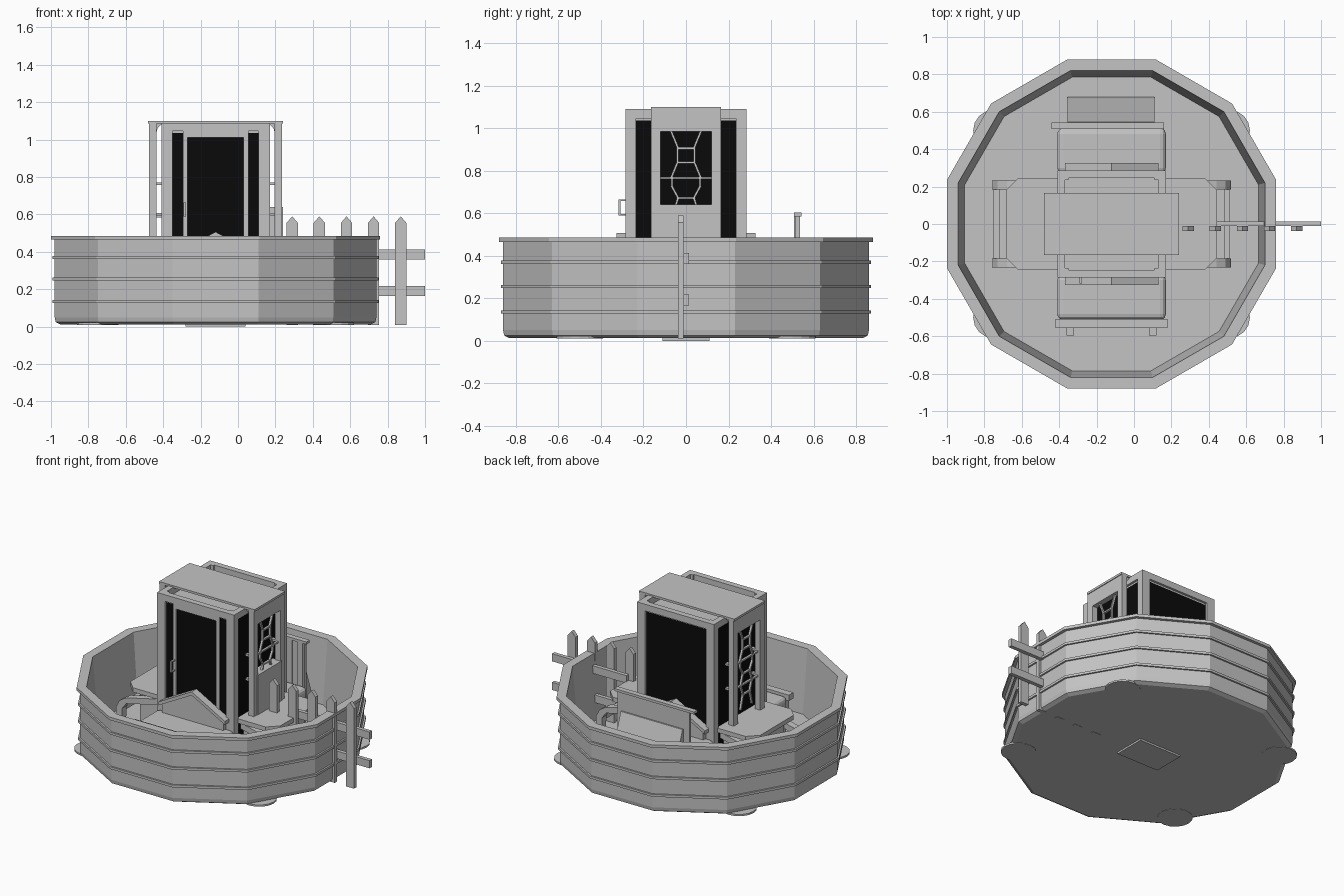
import bpy, bmesh, math
from mathutils import Vector

cube = bpy.data.objects.get("Cube")
if cube:
    bpy.data.objects.remove(cube)

CX = -0.12  # centre line of tub and tower


def material(name, v):
    m = bpy.data.materials.new(name)
    m.use_nodes = True
    m.diffuse_color = (v, v, v, 1)
    m.node_tree.nodes["Principled BSDF"].inputs["Base Color"].default_value = (v, v, v, 1)
    return m


grey = material("plain grey", 0.55)
black = material("black glass", 0.003)


def finish(name, bm, mat=grey):
    bmesh.ops.recalc_face_normals(bm, faces=bm.faces)
    me = bpy.data.meshes.new(name)
    bm.to_mesh(me)
    bm.free()
    me.materials.append(mat)
    ob = bpy.data.objects.new(name, me)
    bpy.context.collection.objects.link(ob)
    return ob


def box(name, x0, x1, y0, y1, z0, z1, mat=grey, bevel=0):
    """Box whose x limits are measured from the centre line."""
    bm = bmesh.new()
    bmesh.ops.create_cube(bm, size=1)
    for v in bm.verts:
        v.co = Vector((CX + (x0 + x1) / 2 + v.co.x * (x1 - x0),
                       (y0 + y1) / 2 + v.co.y * (y1 - y0),
                       (z0 + z1) / 2 + v.co.z * (z1 - z0)))
    ob = finish(name, bm, mat)
    if bevel:
        mod = ob.modifiers.new("soft edges", "BEVEL")
        mod.width, mod.segments = bevel, 3
    return ob


def prism(name, points, axis, a, b, mat=grey):
    """Extrude a 2D outline along an axis from a to b; x is from the centre line."""
    place = {"x": lambda p, t: (CX + t, p[0], p[1]),
             "y": lambda p, t: (CX + p[0], t, p[1]),
             "z": lambda p, t: (CX + p[0], p[1], t)}[axis]
    bm = bmesh.new()
    lo = [bm.verts.new(place(p, a)) for p in points]
    hi = [bm.verts.new(place(p, b)) for p in points]
    bm.faces.new(lo)
    bm.faces.new(hi)
    n = len(points)
    for i in range(n):
        bm.faces.new((lo[i], lo[(i + 1) % n], hi[(i + 1) % n], hi[i]))
    return finish(name, bm, mat)


def twelve_sided(name, profile, closed):
    """Sweep (distance to flat, height) pairs round a twelve sided ring."""
    bm = bmesh.new()
    rings = []
    for apothem, z in profile:
        r = apothem / math.cos(math.pi / 12)
        angles = [math.pi / 12 + i * math.pi / 6 for i in range(12)]
        rings.append([bm.verts.new((CX + r * math.cos(t), r * math.sin(t), z)) for t in angles])
    pairs = list(zip(rings, rings[1:]))
    if closed:
        pairs.append((rings[-1], rings[0]))
    else:
        bm.faces.new(rings[0])
        bm.faces.new(rings[-1])
    for p, q in pairs:
        for i in range(12):
            j = (i + 1) % 12
            bm.faces.new((p[i], p[j], q[j], q[i]))
    return finish(name, bm)


def strip(name, p, q, width, x0, x1):
    """Straight lattice bar between two (y, z) points."""
    p, q = Vector(p), Vector(q)
    d = (q - p).normalized() * width / 2
    n = Vector((-d.y, d.x))
    prism(name, [p + n - d, q + n + d, q - n + d, p - n - d], "x", x0, x1)


# Tub with rim and bands
twelve_sided("tub", [(0.83, 0.012), (0.855, 0.025), (0.86, 0.05), (0.86, 0.465), (0.88, 0.465),
                     (0.88, 0.485), (0.82, 0.485), (0.785, 0.05)], False)
for z in (0.135, 0.255, 0.37):
    twelve_sided("tub_band", [(0.85, z - 0.008), (0.871, z - 0.008),
                              (0.871, z + 0.008), (0.85, z + 0.008)], True)

# Thin rounded feet under the tub
for sx in (-1, 1):
    for sy in (-1, 1):
        prism("foot", [(sx * 0.63 + 0.11 * math.cos(i * math.pi / 8),
                        sy * 0.5 + 0.11 * math.sin(i * math.pi / 8)) for i in range(16)],
              "z", 0.01, 0.022)
box("base_plate", -0.16, 0.16, -0.11, 0.11, 0, 0.02)

# Tower core, cap and roof
box("tower_glass", -0.275, 0.275, -0.27, 0.27, 0.04, 1.035, black)
box("tower_cap", -0.275, 0.275, -0.27, 0.27, 1.035, 1.045)
box("roof", -0.36, 0.36, -0.165, 0.165, 1.085, 1.1)
for s in (-1, 1):
    for t in (-1, 1):
        x, y = sorted((s * 0.23, s * 0.29)), sorted((t * 0.235, t * 0.285))
        box("corner_post", *x, *y, 0.04, 1.09)
    box("end_beam", -0.23, 0.23, *sorted((s * 0.245, s * 0.285)), 1.045, 1.09)
    box("side_beam", *sorted((s * 0.25, s * 0.29)), -0.235, 0.235, 1.045, 1.09)

# Door frame and handle
box("door_header", -0.175, 0.175, -0.28, -0.26, 1.012, 1.046)
for s in (-1, 1):
    box("door_post", *sorted((s * 0.15, s * 0.175)), -0.28, -0.26, 0.04, 1.02)
box("handle_grip", -0.172, -0.158, -0.317, -0.307, 0.59, 0.665)
for z in (0.59, 0.658):
    box("handle_arm", -0.172, -0.158, -0.31, -0.275, z, z + 0.007)

# Side trellises, half the lattice mirrored across y
half_lattice = [((0.072, 0.99), (0.037, 0.905)), ((0.04, 0.905), (0.04, 0.838)),
                ((0.04, 0.838), (0.07, 0.765)), ((0.066, 0.765), (0.066, 0.725)),
                ((0.066, 0.725), (0.037, 0.672)), ((0.037, 0.672), (0.06, 0.6)),
                ((0.06, 0.6), (0.037, 0.53)), ((0.037, 0.53), (0.06, 0.44))]
for s in (-1, 1):
    outer = sorted((s * 0.315, s * 0.355))
    bars = sorted((s * 0.325, s * 0.34))
    for t in (-1, 1):
        box("trellis_post", *outer, *sorted((t * 0.12, t * 0.165)), 0.04, 1.085)
        prism("trellis_brace", [(s * 0.285, 1.085), (s * 0.33, 1.085), (s * 0.33, 0.985),
                                (s * 0.31, 1.06)], "y", *sorted((t * 0.13, t * 0.155)))
        for p, q in half_lattice:
            strip("lattice_bar", (t * p[0], p[1]), (t * q[0], q[1]), 0.01, *bars)
        for z in (0.6, 0.765):
            box("trellis_tie", *sorted((s * 0.28, s * 0.335)),
                *sorted((t * 0.125, t * 0.15)), z - 0.007, z + 0.007)
    box("trellis_top", *outer, -0.12, 0.12, 0.985, 1.085)
    for z, w in ((0.905, 0.04), (0.838, 0.04), (0.765, 0.12), (0.672, 0.04), (0.6, 0.12), (0.53, 0.04)):
        strip("lattice_bar", (-w, z), (w, z), 0.01, *bars)
box("window_box", 0.29, 0.36, -0.13, 0.13, 0.04, 0.64)

# Gables, seats and legs at front and back
for s in (-1, 1):
    prism("gable", [(-0.23, 0.2), (0.23, 0.2), (0.23, 0.36), (0, 0.488), (-0.23, 0.36)],
          "y", *sorted((s * 0.28, s * 0.315)))
    for t in (-1, 1):
        prism("gable_rake", [(0, 0.507), (t * 0.25, 0.372), (t * 0.25, 0.348), (0, 0.483)],
              "y", *sorted((s * 0.275, s * 0.327)))
    box("seat", -0.29, 0.29, *sorted((s * 0.27, s * 0.512)), 0.04, 0.3, bevel=0.03)
box("front_slab", -0.3, 0.3, -0.555, -0.507, 0.27, 0.31)
for s in (-1, 1):
    box("front_leg", *sorted((s * 0.2, s * 0.24)), -0.595, -0.555, 0.04, 0.28)

# Back board with cap, slats and sloping support
box("back_board", -0.28, 0.26, 0.515, 0.535, 0.04, 0.587)
box("back_cap", -0.32, 0.28, 0.507, 0.543, 0.585, 0.602)
for i in range(7):
    box("back_slat", -0.27 + i * 0.08, -0.23 + i * 0.08, 0.507, 0.516, 0.2, 0.585)
prism("back_slope", [(0.535, 0.05), (0.68, 0.05), (0.67, 0.1), (0.545, 0.46), (0.535, 0.46)],
      "x", -0.235, 0.23)

# Side tables with curved arm rails
for s in (-1, 1):
    prism("side_table", [(s * 0.28, -0.245), (s * 0.5, -0.245), (s * 0.565, -0.18),
                         (s * 0.565, 0.18), (s * 0.5, 0.245), (s * 0.28, 0.245)], "z", 0.34, 0.37)
    box("table_base", *sorted((s * 0.28, s * 0.5)), -0.17, 0.17, 0.04, 0.345)
    for t in (-1, 1):
        prism("arm_rail", [(s * 0.64, 0.04), (s * 0.635, 0.2), (s * 0.61, 0.25), (s * 0.56, 0.28),
                           (s * 0.3, 0.34), (s * 0.3, 0.3), (s * 0.56, 0.24), (s * 0.59, 0.2),
                           (s * 0.595, 0.04)], "y", *sorted((t * 0.185, t * 0.232)))
    box("end_rail", *sorted((s * 0.6, s * 0.63)), -0.19, 0.19, 0.17, 0.21)

# Picket fence crossing the tub wall
for i in range(5):
    x = 0.29 + i * 0.145 - CX
    prism("picket", [(x - 0.03, 0.01), (x + 0.03, 0.01), (x + 0.03, 0.555),
                     (x, 0.59), (x - 0.03, 0.555)], "y", -0.038, -0.012)
for z in (0.165, 0.36):
    box("fence_rail", 0.56, 1.12, -0.012, 0.014, z, z + 0.052)
